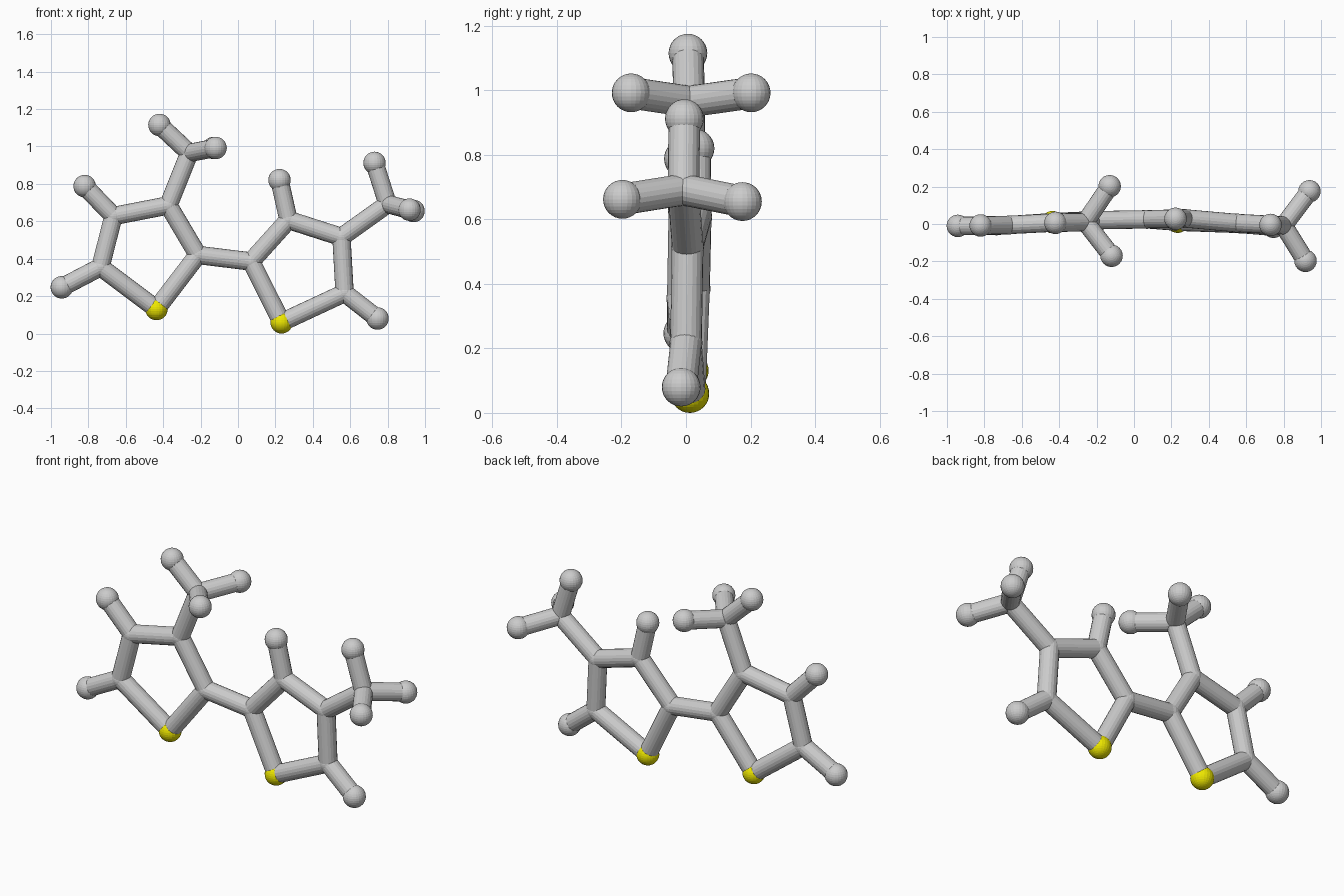
import bpy
from mathutils import Vector

if "Cube" in bpy.data.objects:
    bpy.data.objects.remove(bpy.data.objects["Cube"])

BOND_R, ATOM_R, JOINT_R = 0.049, 0.06, 0.051

# Joints: two five-sided rings and two side-branch centres
carbons = {
    "l1": (-0.735, -0.01, 0.355), "l2": (-0.666, -0.005, 0.628),
    "l3": (-0.372, 0.01, 0.685), "l4": (-0.215, 0.02, 0.42),
    "r1": (0.07, 0.025, 0.385), "r2": (0.27, 0.03, 0.607),
    "r3": (0.553, 0.005, 0.516), "r4": (0.57, 0.0, 0.217),
    "lm": (-0.26, 0.01, 0.965), "rm": (0.80, -0.008, 0.692),
}
sulfurs = {"ls": (-0.436, 0.01, 0.131), "rs": (0.233, 0.012, 0.06)}
# Outer balls, each tied to its joint
tips = [
    ("l1", (-0.942, -0.01, 0.247)), ("l2", (-0.82, -0.008, 0.788)),
    ("r2", (0.222, 0.028, 0.82)), ("r4", (0.746, -0.015, 0.08)),
    ("lm", (-0.42, 0.006, 1.115)), ("lm", (-0.13, 0.202, 0.992)),
    ("lm", (-0.12, -0.17, 0.992)), ("rm", (0.73, -0.005, 0.912)),
    ("rm", (0.938, 0.175, 0.655)), ("rm", (0.917, -0.197, 0.662)),
]
bonds = [("l1", "l2"), ("l2", "l3"), ("l3", "l4"), ("l4", "ls"), ("ls", "l1"),
         ("r1", "r2"), ("r2", "r3"), ("r3", "r4"), ("r4", "rs"), ("rs", "r1"),
         ("l4", "r1"), ("l3", "lm"), ("r3", "rm")]

yellow = bpy.data.materials.new("yellow")
yellow.diffuse_color = (0.85, 0.8, 0.0, 1)
yellow.use_nodes = True
yellow.node_tree.nodes["Principled BSDF"].inputs["Base Color"].default_value = yellow.diffuse_color


def ball(name, pos, r, mat=None):
    bpy.ops.mesh.primitive_uv_sphere_add(segments=24, ring_count=16, radius=r, location=pos)
    ob = bpy.context.object
    ob.name = name
    if mat:
        ob.data.materials.append(mat)


def rod(name, a, b):
    a, b = Vector(a), Vector(b)
    d = b - a
    bpy.ops.mesh.primitive_cylinder_add(vertices=20, radius=BOND_R, depth=d.length,
                                        location=(a + b) / 2)
    ob = bpy.context.object
    ob.name = name
    ob.rotation_euler = d.to_track_quat('Z', 'Y').to_euler()


# Joints and yellow balls
for p in carbons.values():
    ball("carbon_joint", p, JOINT_R)
for p in sulfurs.values():
    ball("sulfur_ball", p, ATOM_R, yellow)

# Ring and linking rods
points = {**carbons, **sulfurs}
for a, b in bonds:
    rod("bond", points[a], points[b])

# Outer balls with their rods
for joint, p in tips:
    ball("hydrogen_ball", p, ATOM_R)
    rod("hydrogen_bond", carbons[joint], p)
